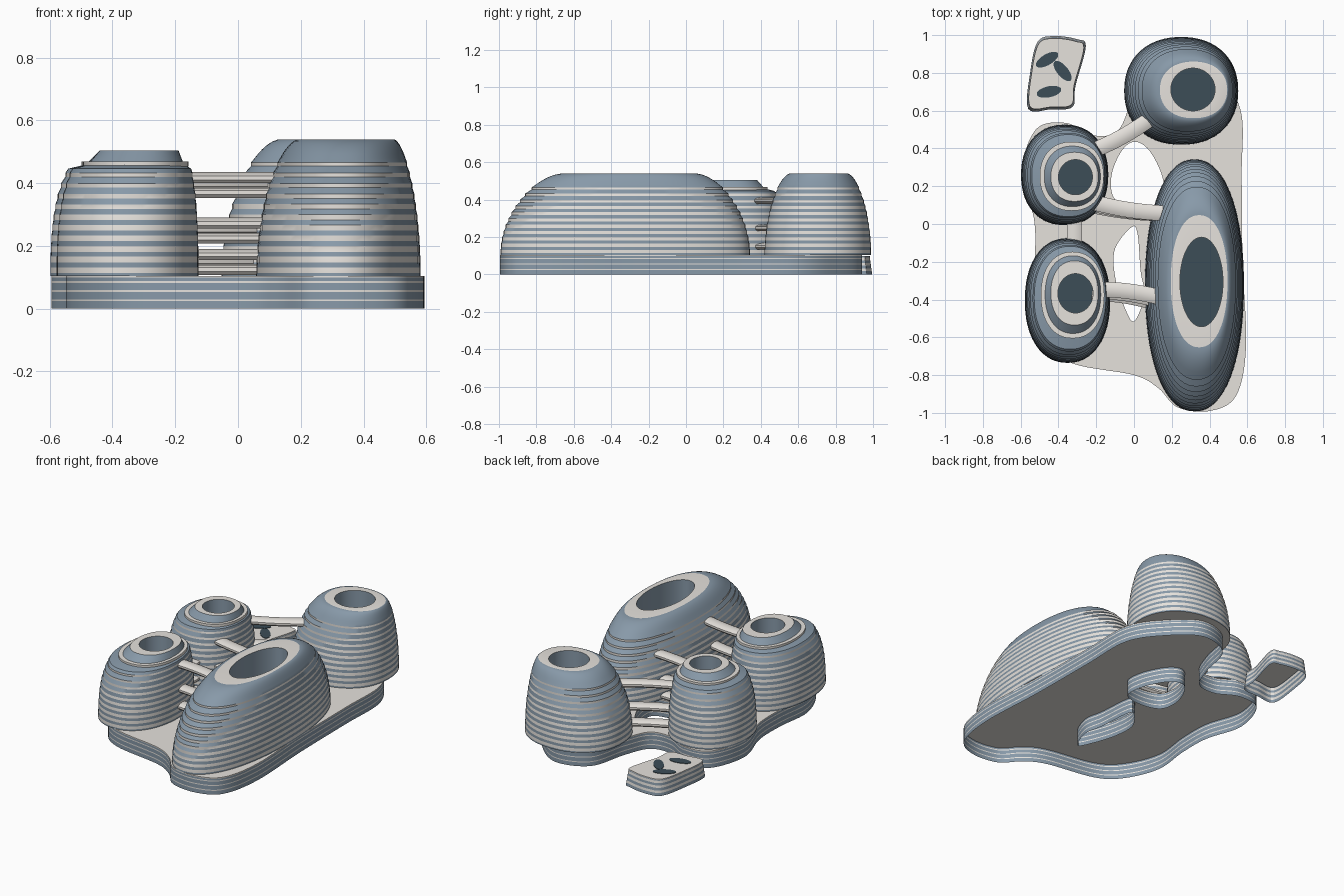
import bpy, bmesh, math
from mathutils import Vector

cube = bpy.data.objects.get("Cube")
if cube:
    bpy.data.objects.remove(cube, do_unlink=True)


def material(name, rgb):
    m = bpy.data.materials.new(name)
    m.use_nodes = True
    m.diffuse_color = (*rgb, 1)
    m.node_tree.nodes["Principled BSDF"].inputs["Base Color"].default_value = (*rgb, 1)
    return m


MATS = [material("pale_concrete", (0.79, 0.76, 0.72)),
        material("blue_glass", (0.245, 0.32, 0.395)),
        material("dark_glazing", (0.045, 0.075, 0.095))]
PALE, BLUE, DARK = range(3)
DECK = 0.105
SIDES = 72


def add_object(name, mesh, smooth=False):
    for m in MATS:
        mesh.materials.append(m)
    if smooth:
        mesh.shade_smooth()
        mesh.set_sharp_from_angle(angle=math.radians(24))
    ob = bpy.data.objects.new(name, mesh)
    bpy.context.collection.objects.link(ob)
    return ob


def finish(name, bm, smooth=False):
    bmesh.ops.recalc_face_normals(bm, faces=bm.faces)
    mesh = bpy.data.meshes.new(name)
    bm.to_mesh(mesh)
    bm.free()
    return add_object(name, mesh, smooth)


def ring(bm, cx, cy, rx, ry, z, power=2.2):
    # Superellipse loop
    verts = []
    for i in range(SIDES):
        a = math.tau * i / SIDES
        c, s = math.cos(a), math.sin(a)
        verts.append(bm.verts.new((cx + rx * math.copysign(abs(c) ** (2 / power), c),
                                   cy + ry * math.copysign(abs(s) ** (2 / power), s), z)))
    return verts


def skin(bm, a, b, mat):
    for i in range(len(a)):
        j = (i + 1) % len(a)
        bm.faces.new((a[i], a[j], b[j], b[i])).material_index = mat


def tower(name, base, top, hole, height, ledge):
    def section(z):
        # Domed profile; towers with a ledge get a shoulder and a short neck
        t = min(1, (z - DECK) / (height - DECK))
        u = 0.75 * (1 - math.sqrt(1 - t * t)) + 0.25 * t * t
        if ledge:
            u = 0.68 + 0.32 * (t - 0.87) / 0.13 if t > 0.87 else 1 - (1 - t ** 2.5) ** 0.4
        return [b + (e - b) * u for b, e in zip(base, top)]

    # Dome of upright pale floor edges and sloping glass
    bm = bmesh.new()
    loops = [ring(bm, *section(DECK), DECK)]
    bm.faces.new(loops[0]).material_index = PALE
    count = 10 if ledge else 11
    for i in range(count):
        z = 0.123 + 0.0337 * i
        half = 0.009 - 0.004 * (i / count) ** 2
        rim = section(z + half * 0.5)
        low, high = ring(bm, *rim, z - half), ring(bm, *rim, z + half)
        skin(bm, loops[-1], low, BLUE)
        skin(bm, low, high, PALE)
        loops.append(high)
    start = z + half
    for i in range(1, 9):
        z = start + (height - start) * math.sin(i / 8 * math.pi / 2)
        loops.append(ring(bm, *section(z), z))
        skin(bm, loops[-2], loops[-1], BLUE)

    # Pale rim, open shaft and dark floor
    lip = ring(bm, *hole, height, 2)
    floor = ring(bm, *hole, DECK + 0.01, 2)
    skin(bm, loops[-1], lip, PALE)
    skin(bm, lip, floor, BLUE)
    bm.faces.new(floor).material_index = DARK
    finish(name + "_dome", bm, True)

    # Projecting terrace below the neck
    if ledge:
        bm = bmesh.new()
        cx, cy, rx, ry = section(0.46)
        edges = [ring(bm, cx, cy, rx + p, ry + p, h)
                 for p, h in ((0.015, 0.453), (0.015, 0.469), (-0.03, 0.469), (-0.03, 0.453))]
        for k in range(4):
            skin(bm, edges[k], edges[(k + 1) % 4], PALE)
        finish(name + "_terrace", bm, True)


# Towers: centre x, centre y, radius x, radius y of foot, rim and shaft
tower("long_tower", (0.32, -0.325, 0.262, 0.667), (0.345, -0.303, 0.15, 0.35),
      (0.357, -0.307, 0.114, 0.237), 0.54, False)
tower("back_tower", (0.25, 0.705, 0.302, 0.285), (0.315, 0.71, 0.178, 0.15),
      (0.312, 0.712, 0.117, 0.113), 0.54, False)
tower("middle_tower", (-0.367, 0.26, 0.231, 0.266), (-0.315, 0.25, 0.125, 0.13),
      (-0.31, 0.248, 0.09, 0.093), 0.505, True)
tower("front_tower", (-0.352, -0.405, 0.226, 0.33), (-0.315, -0.365, 0.125, 0.17),
      (-0.31, -0.367, 0.093, 0.104), 0.505, True)


def smooth_loop(points, steps=8):
    # Closed Catmull-Rom spline through the points
    p = [Vector(q) for q in points]
    n = len(p)
    out = []
    for i in range(n):
        a, b, c, d = p[i - 1], p[i], p[(i + 1) % n], p[(i + 2) % n]
        for k in range(steps):
            t = k / steps
            out.append(0.5 * (2 * b + (c - a) * t + (2 * a - 5 * b + 4 * c - d) * t ** 2
                              + (3 * b - a - 3 * c + d) * t ** 3))
    return out


def plate(name, outlines, low, high):
    # Thin filled outline with holes
    cu = bpy.data.curves.new(name, "CURVE")
    cu.dimensions = "2D"
    cu.fill_mode = "BOTH"
    cu.extrude = (high - low) / 2
    for pts in outlines:
        sp = cu.splines.new("POLY")
        sp.points.add(len(pts) - 1)
        for v, q in zip(sp.points, pts):
            v.co = (q.x, q.y, 0, 1)
        sp.use_cyclic_u = True
    temp = bpy.data.objects.new(name + "_curve", cu)
    bpy.context.collection.objects.link(temp)
    bpy.context.view_layer.update()
    dg = bpy.context.evaluated_depsgraph_get()
    mesh = bpy.data.meshes.new_from_object(temp.evaluated_get(dg))
    bpy.data.objects.remove(temp, do_unlink=True)
    mesh.materials.clear()
    ob = add_object(name, mesh)
    ob.location.z = (low + high) / 2


def wall(name, outline, top, stripes, half, middle=Vector((0, 0)), taper=0.0):
    # Thin striped skirt wall, open underneath
    heights = [0] + [s + d for s in stripes for d in (-half, half)] + [top]
    bm = bmesh.new()
    loops = []
    for z in heights:
        k = 1 - taper * z / top
        loops.append([bm.verts.new((*(middle + (q - middle) * k), z)) for q in outline])
    for i in range(len(loops) - 1):
        skin(bm, loops[i], loops[i + 1], PALE if i % 2 else BLUE)
    finish(name, bm, True)


# Hollow podium with two courtyards
podium = smooth_loop([(0.40, -0.99), (0.54, -0.91), (0.593, -0.65), (0.575, -0.2), (0.57, 0.25),
                      (0.565, 0.60), (0.43, 0.81), (0.25, 0.94), (0.05, 0.87), (-0.02, 0.64),
                      (-0.09, 0.49), (-0.22, 0.47), (-0.36, 0.535), (-0.52, 0.5), (-0.595, 0.27),
                      (-0.53, 0.03), (-0.525, -0.18), (-0.545, -0.42), (-0.46, -0.63),
                      (-0.32, -0.74), (0.0, -0.80), (0.13, -0.87), (0.23, -0.97)])
north_court = smooth_loop([(0.0, 0.435), (0.08, 0.39), (0.15, 0.25), (0.15, 0.12), (0.02, 0.09),
                           (-0.10, 0.13), (-0.12, 0.25), (-0.07, 0.38)])
south_court = smooth_loop([(-0.01, -0.015), (0.02, -0.06), (0.035, -0.25), (0.055, -0.38),
                           (0.0, -0.515), (-0.05, -0.44), (-0.10, -0.28), (-0.10, -0.13)])
plan = [podium, north_court, south_court]
plate("podium_deck", plan, DECK - 0.006, DECK)
for outline in plan:
    wall("podium_wall", outline, DECK - 0.006, (0.027, 0.057, 0.085), 0.003)

# Small hollow detached pavilion
pod = smooth_loop([(-0.56, 0.61), (-0.44, 0.607), (-0.325, 0.62), (-0.31, 0.73), (-0.255, 0.94),
                   (-0.30, 0.978), (-0.42, 0.995), (-0.51, 0.965), (-0.55, 0.80)], 6)
center = Vector((-0.42, 0.80))
wall("pavilion_wall", pod, 0.095, (0.025, 0.055, 0.083), 0.007, center, 0.065)
plate("pavilion_roof", [[center + (q - center) * 0.935 for q in pod]], 0.094, 0.1)

# Roof lights on the pavilion
for x, y, turn in ((-0.46, 0.87, 30), (-0.378, 0.81, -50), (-0.45, 0.70, 12)):
    bm = bmesh.new()
    low, high = ring(bm, 0, 0, 0.066, 0.029, 0.099, 2), ring(bm, 0, 0, 0.066, 0.029, 0.103, 2)
    skin(bm, low, high, DARK)
    bm.faces.new(high).material_index = DARK
    light = finish("roof_light", bm)
    light.location = (x, y, 0)
    light.rotation_euler.z = math.radians(turn)


def bridge(start, end, bow, z):
    # Slim curved walkway with a softly rounded section
    a, b = Vector(start), Vector(end)
    side = Vector((a.y - b.y, b.x - a.x)).normalized()
    bm = bmesh.new()
    rows = []
    for i in range(11):
        t = i / 10
        mid = a.lerp(b, t) + side * bow * math.sin(math.pi * t)
        shape = ((-0.03, -0.017), (0.03, -0.017), (0.041, -0.006), (0.041, 0.006),
                 (0.025, 0.014), (0, 0.018), (-0.025, 0.014), (-0.041, 0.006), (-0.041, -0.006))
        rows.append([bm.verts.new((*(mid + side * s), z + h)) for s, h in shape])
    for p, q in zip(rows, rows[1:]):
        skin(bm, p, q, PALE)
    for cap in (rows[0], rows[-1]):
        bm.faces.new(cap).material_index = PALE
    finish("bridge", bm, True)


# Three levels of bridges, fanning slightly from level to level
for i, z in enumerate((0.395, 0.25, 0.15)):
    d = 0.018 * i
    bridge((-0.26, 0.37), (0.12, 0.58), -0.015, z)
    bridge((-0.24, 0.12 - d / 2), (0.18, 0.055), -0.012, z - 0.025)
    bridge((-0.22, -0.345 - d / 2), (0.15, -0.39 - d), 0.012, z + 0.022)
for z in (0.25, 0.15):
    bridge((-0.315, 0.08), (-0.315, -0.18), 0, z)
